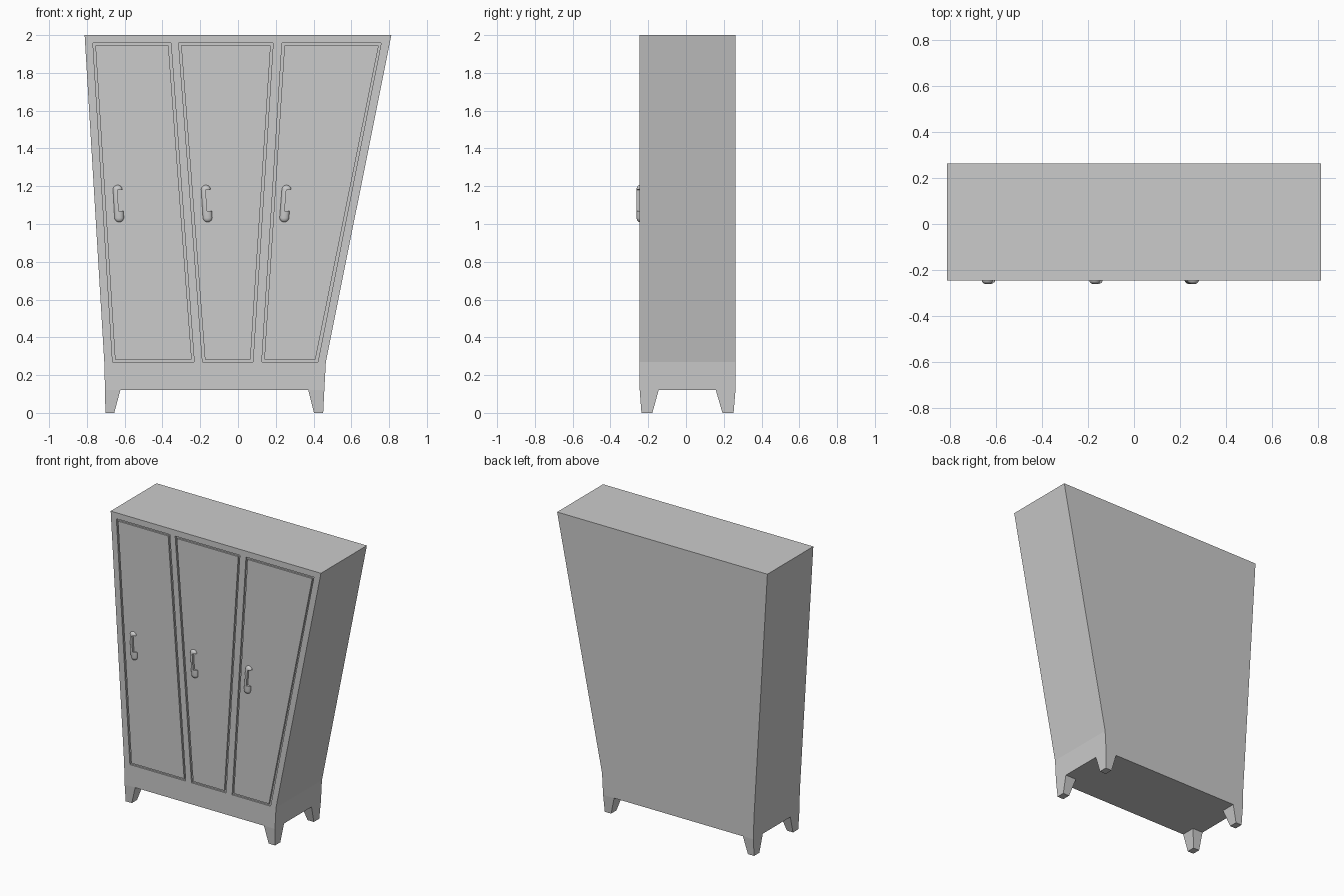
import bpy, bmesh
from mathutils import Vector

if "Cube" in bpy.data.objects:
    bpy.data.objects.remove(bpy.data.objects["Cube"])

FRONT, BACK = -0.245, 0.262


def make_object(name, bm):
    bmesh.ops.recalc_face_normals(bm, faces=bm.faces)
    mesh = bpy.data.meshes.new(name)
    bm.to_mesh(mesh)
    bm.free()
    obj = bpy.data.objects.new(name, mesh)
    bpy.context.collection.objects.link(obj)
    return obj


def prism(name, profile, y0, y1):
    """Extrude an x-z outline from y0 to y1."""
    bm = bmesh.new()
    face = bm.faces.new([bm.verts.new((x, y0, z)) for x, z in profile])
    ext = bmesh.ops.extrude_face_region(bm, geom=[face])
    verts = [g for g in ext["geom"] if isinstance(g, bmesh.types.BMVert)]
    bmesh.ops.translate(bm, verts=verts, vec=(0, y1 - y0, 0))
    return make_object(name, bm)


def cut(obj, cutter):
    mod = obj.modifiers.new("cut", "BOOLEAN")
    mod.operation = "DIFFERENCE"
    mod.solver = "EXACT"
    mod.object = cutter
    bpy.context.view_layer.objects.active = obj
    bpy.ops.object.modifier_apply(modifier=mod.name)
    bpy.data.objects.remove(cutter)


def leg(name, top, foot):
    """Tapered block; top and foot are (x0, x1, y0, y1)."""
    bm = bmesh.new()
    bmesh.ops.create_cube(bm, size=2)
    for v in bm.verts:
        r = top if v.co.z > 0 else foot
        v.co = (r[0] if v.co.x < 0 else r[1],
                r[2] if v.co.y < 0 else r[3],
                0.12 if v.co.z > 0 else 0)
    return make_object(name, bm)


def handle(name, x_top, x_bottom):
    """Flattened capsule with a finger notch on its right side."""
    z_top, z_bottom, r = 1.181, 1.035, 0.025
    bm = bmesh.new()
    bmesh.ops.create_uvsphere(bm, u_segments=24, v_segments=13, radius=r)
    for v in bm.verts:
        up = v.co.z > 0
        v.co += Vector((x_top if up else x_bottom, FRONT, z_top if up else z_bottom))
        v.co.y = FRONT + (v.co.y - FRONT) * 0.017 / r
    obj = make_object(name, bm)
    t = (x_top - x_bottom) / (z_top - z_bottom)
    x_at = lambda z: x_bottom + t * (z - z_bottom)
    lo, hi = 1.07, 1.18
    notch = [(x_at(lo) - 0.001, lo), (x_at(lo) + 0.05, lo - 0.004),
             (x_at(hi) + 0.05, hi + 0.008), (x_at(hi) - 0.001, hi)]
    cut(obj, prism("notch_cutter", notch, FRONT - 0.05, FRONT + 0.05))
    bpy.ops.object.select_all(action="DESELECT")
    obj.select_set(True)
    bpy.context.view_layer.objects.active = obj
    bpy.ops.object.shade_smooth_by_angle()


# Slanted cabinet body
body = prism("cabinet_body", [(-0.704, 0.12), (-0.708, 0.27), (-0.812, 2.0),
                              (0.812, 2.0), (0.465, 0.27), (0.457, 0.12)], FRONT, BACK)

# Doors: top left, top right, bottom right, bottom left x; handle top and bottom x
doors = {
    "left": ((-0.768, -0.355, -0.232, -0.664), (-0.637, -0.629)),
    "middle": ((-0.314, 0.186, 0.079, -0.188), (-0.170, -0.161)),
    "right": ((0.233, 0.758, 0.423, 0.126), (0.257, 0.245)),
}
Z_TOP, Z_LOW, GAP, DEPTH = 1.958, 0.27, 0.013, 0.012

for side, ((a, b, c, d), (x_top, x_bottom)) in doors.items():
    pocket = [(a, Z_TOP), (b, Z_TOP), (c, Z_LOW), (d, Z_LOW)]
    cut(body, prism("pocket_cutter", pocket, FRONT - 0.05, FRONT + DEPTH))
    panel = [(a + GAP, Z_TOP - GAP), (b - GAP, Z_TOP - GAP),
             (c - GAP, Z_LOW + GAP), (d + GAP, Z_LOW + GAP)]
    prism(side + "_door", panel, FRONT, FRONT + DEPTH + 0.002)
    handle(side + "_handle", x_top, x_bottom)

# Four tapered legs, flush with the body corners
xs = {"left": ((-0.704, -0.623), (-0.702, -0.655)),
      "right": ((0.372, 0.457), (0.402, 0.451))}
ys = {"front": ((FRONT, -0.145), (-0.236, -0.178)),
      "back": ((0.158, BACK), (0.193, 0.252))}
for xn, (xt, xf) in xs.items():
    for yn, (yt, yf) in ys.items():
        leg(f"{yn}_{xn}_leg", xt + yt, xf + yf)
